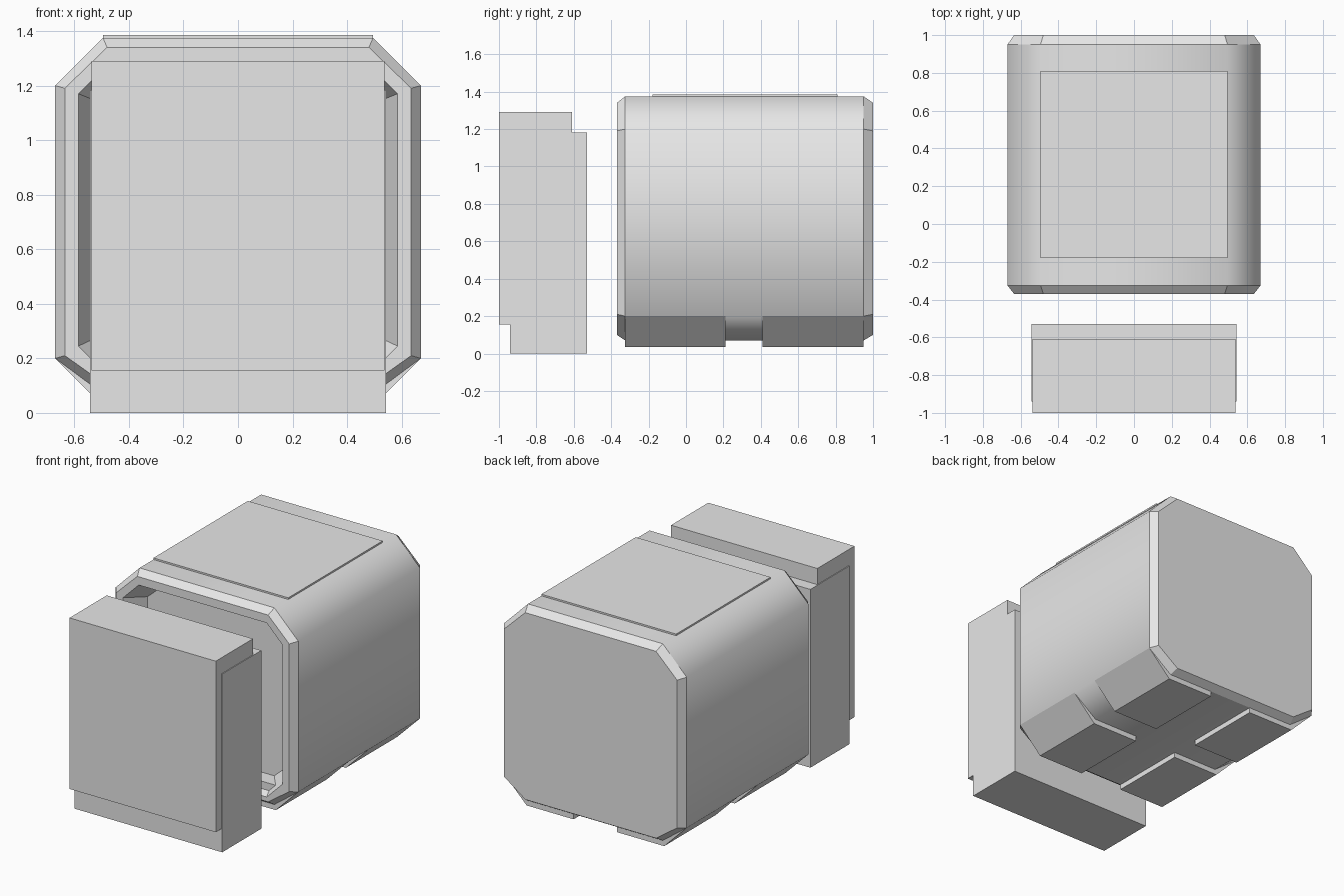
import bpy, bmesh, math

if "Cube" in bpy.data.objects:
    bpy.data.objects.remove(bpy.data.objects["Cube"])

grey = bpy.data.materials.new("light grey")
grey.diffuse_color = (0.8, 0.8, 0.8, 1)
grey.use_nodes = True
grey.node_tree.nodes["Principled BSDF"].inputs["Base Color"].default_value = grey.diffuse_color


def finish(name, bm):
    bmesh.ops.recalc_face_normals(bm, faces=bm.faces)
    mesh = bpy.data.meshes.new(name)
    bm.to_mesh(mesh)
    bm.free()
    mesh.materials.append(grey)
    obj = bpy.data.objects.new(name, mesh)
    bpy.context.collection.objects.link(obj)
    return obj


def box(name, lo, hi):
    bm = bmesh.new()
    bmesh.ops.create_cube(bm, size=1)
    for v in bm.verts:
        for i in range(3):
            v.co[i] = lo[i] if v.co[i] < 0 else hi[i]
    return finish(name, bm)


def prism(name, profile, y0, y1):
    """Extrude an x-z profile along y."""
    bm = bmesh.new()
    face = bm.faces.new([bm.verts.new((x, y0, z)) for x, z in profile])
    out = bmesh.ops.extrude_face_region(bm, geom=[face])
    for v in out["geom"]:
        if isinstance(v, bmesh.types.BMVert):
            v.co.y = y1
    return finish(name, bm)


def octagon(bm, y, half, flat, bottom, low, high, top):
    """Ring with cut corners: side runs low..high, flats are +-flat wide."""
    pts = [(flat, bottom), (half, low), (half, high), (flat, top)]
    pts += [(-x, z) for x, z in reversed(pts)]
    return [bm.verts.new((x, y, z)) for x, z in pts]


# Hollow-fronted body: recess floor, opening, rim, bevel, shell, bevel, back
bm = bmesh.new()
rings = [octagon(bm, *r) for r in (
    (-0.22, 0.51, 0.42, 0.20, 0.28, 1.14, 1.22),
    (-0.37, 0.585, 0.47, 0.13, 0.245, 1.17, 1.285),
    (-0.37, 0.635, 0.48, 0.10, 0.21, 1.19, 1.34),
    (-0.325, 0.67, 0.495, 0.07, 0.20, 1.20, 1.375),
    (0.95, 0.67, 0.495, 0.07, 0.20, 1.20, 1.375),
    (1.0, 0.635, 0.48, 0.10, 0.21, 1.19, 1.34))]
for n, (a, b) in enumerate(zip(rings, rings[1:])):
    for i in range(8):
        j = (i + 1) % 8
        f = bm.faces.new((a[i], a[j], b[j], b[i]))
        f.smooth = n == 3          # only the long shell is smooth
bm.faces.new(rings[0])
bm.faces.new(rings[-1])
for e in bm.edges:
    e.smooth = all(f.smooth for f in e.link_faces)
finish("body", bm)

# Raised panel on top
box("top_panel", (-0.495, -0.18, 1.36), (0.495, 0.81, 1.386))

# Four feet with sloping outer sides
for side, s in (("right", 1), ("left", -1)):
    for end, y0, y1 in (("front", -0.325, 0.21), ("back", 0.41, 0.95)):
        prism(f"{end}_{side}_foot",
              [(s * x, z) for x, z in
               ((0.16, 0.035), (0.505, 0.035), (0.67, 0.20), (0.16, 0.20))],
              y0, y1)

# Detached door: front slab and the slightly wider block behind it
box("door_front", (-0.537, -1.0, 0.155), (0.537, -0.61, 1.29))
box("door_back", (-0.542, -0.94, 0.0), (0.542, -0.53, 1.183))
